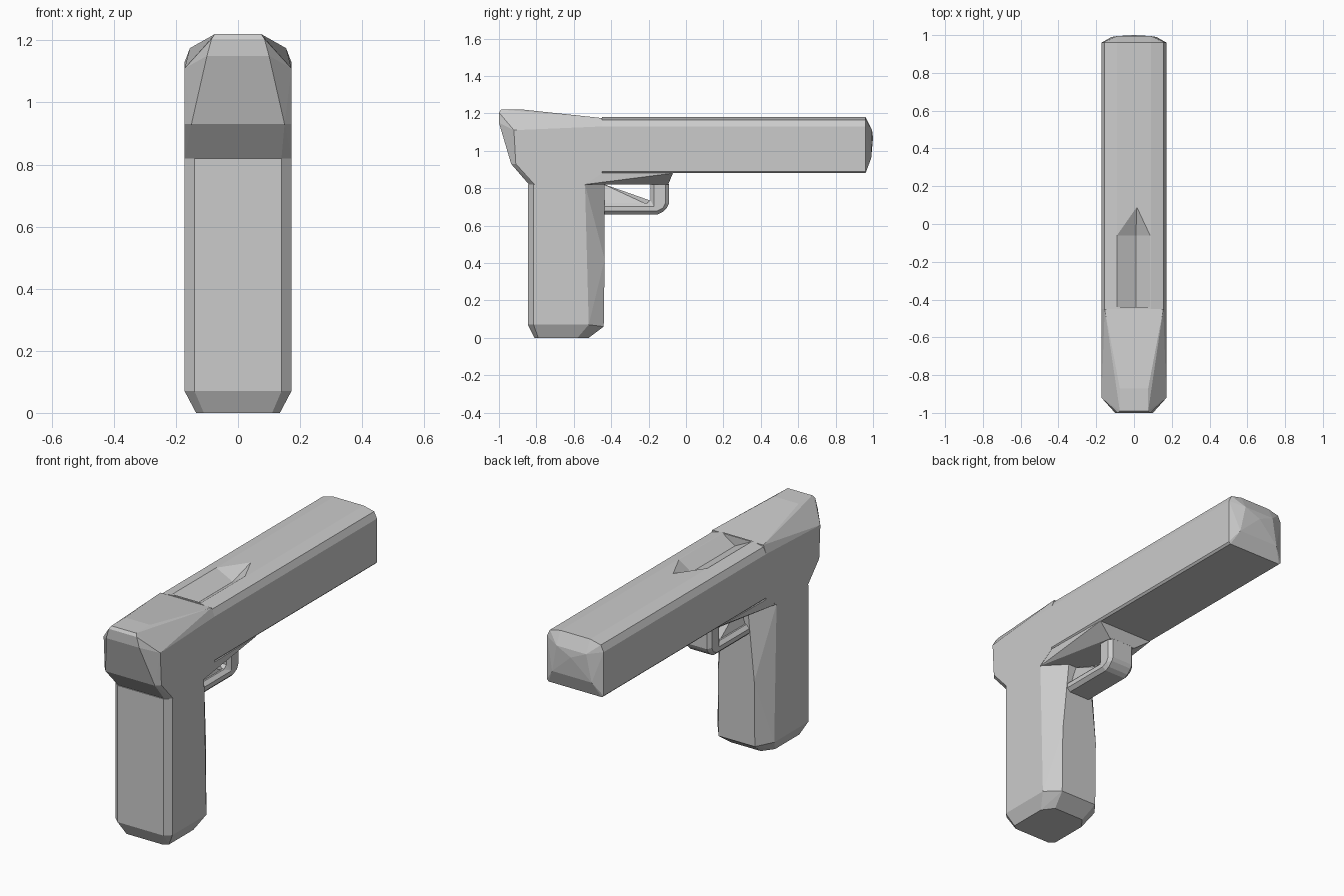
import bpy
import bmesh

if "Cube" in bpy.data.objects:
    bpy.data.objects.remove(bpy.data.objects["Cube"], do_unlink=True)

grey = bpy.data.materials.new("plain grey")
grey.use_nodes = True
grey.diffuse_color = (0.6, 0.6, 0.6, 1)
grey.node_tree.nodes["Principled BSDF"].inputs["Base Color"].default_value = (0.6, 0.6, 0.6, 1)


def finish(name, bm):
    bmesh.ops.recalc_face_normals(bm, faces=bm.faces)
    mesh = bpy.data.meshes.new(name)
    bm.to_mesh(mesh)
    bm.free()
    mesh.materials.append(grey)
    obj = bpy.data.objects.new(name, mesh)
    bpy.context.collection.objects.link(obj)
    return obj


def hull(name, points, mirror=True):
    """Faceted convex solid, from points mirrored across x."""
    bm = bmesh.new()
    for x, y, z in points:
        for side in ((1, -1) if mirror and x else (1,)):
            bm.verts.new((side * x, y, z))
    result = bmesh.ops.convex_hull(bm, input=bm.verts)
    loose = {g for g in result["geom_interior"] + result["geom_unused"]
             if isinstance(g, bmesh.types.BMVert)}
    bmesh.ops.delete(bm, geom=list(loose), context="VERTS")
    bmesh.ops.dissolve_limit(bm, angle_limit=0.02, verts=bm.verts, edges=bm.edges)
    return finish(name, bm)


def bevel(obj, width, segments=1):
    mod = obj.modifiers.new("soft edges", "BEVEL")
    mod.width = width
    mod.segments = segments
    mod.limit_method = "ANGLE"


# Long upper body with chamfered top and a shallow domed rear end
section = [(0.09, 1.18), (0.155, 1.165), (0.172, 1.13), (0.172, 0.89), (0.162, 0.88)]
body = [(x, y, z) for y in (-0.45, 0.96) for x, z in section]
body += [(0.09, 0.995, 1.11), (0.12, 0.99, 0.96), (0, 1.0, 1.07)]
upper_body = hull("upper_body", body)

# V-shaped recess with a pointed end
groove = hull("recess_cutter", [
    (-0.09, -0.44, 1.18), (0.085, -0.44, 1.18), (0.01, -0.44, 1.13),
    (-0.09, -0.06, 1.18), (0.085, -0.06, 1.18), (0.01, -0.06, 1.13),
    (-0.09, -0.44, 1.2), (0.085, -0.44, 1.2),
    (-0.09, -0.06, 1.2), (0.085, -0.06, 1.2),
    (0.015, 0.09, 1.18), (0.015, 0.09, 1.2)], mirror=False)
groove.hide_render = True
groove.hide_viewport = True
cut = upper_body.modifiers.new("recess", "BOOLEAN")
cut.operation = "DIFFERENCE"
cut.solver = "EXACT"
cut.object = groove

# Raised, tapering front block that reaches down to the grip
hull("front_block", [
    (0.075, -0.99, 1.22), (0.085, -1.0, 1.205), (0.10, -1.0, 1.15),
    (0.15, -0.935, 0.93), (0.172, -0.91, 0.93), (0.172, -0.92, 1.11),
    (0.075, -0.87, 1.22), (0.155, -0.45, 1.175), (0.172, -0.45, 1.13),
    (0.14, -0.84, 0.82), (0.172, -0.81, 0.82), (0.172, -0.54, 0.82),
    (0.172, -0.45, 0.88)])

# Grip with chamfered corners and foot
hull("grip", [
    (0.14, -0.845, 0.82), (0.172, -0.815, 0.82), (0.172, -0.54, 0.82), (0.07, -0.435, 0.82),
    (0.11, -0.435, 0.42),
    (0.14, -0.845, 0.07), (0.172, -0.815, 0.07), (0.172, -0.52, 0.07), (0.11, -0.44, 0.06),
    (0.11, -0.81, 0), (0.135, -0.79, 0), (0.135, -0.58, 0), (0.09, -0.52, 0)])

# Sloping mount beneath the upper body
hull("guard_mount", [
    (0.171, -0.54, 0.82), (0.171, -0.45, 0.88), (0.165, -0.07, 0.88),
    (0.08, -0.095, 0.82)])

# Guard loop: side profile extruded across x
profile = [(-0.46, 0.66), (-0.15, 0.66), (-0.11, 0.68), (-0.092, 0.715),
           (-0.092, 0.84), (-0.19, 0.84), (-0.19, 0.72), (-0.46, 0.72)]
bm = bmesh.new()
face = bm.faces.new([bm.verts.new((-0.08, y, z)) for y, z in profile])
sweep = bmesh.ops.extrude_face_region(bm, geom=[face])
bmesh.ops.translate(bm, vec=(0.16, 0, 0),
                    verts=[v for v in sweep["geom"] if isinstance(v, bmesh.types.BMVert)])
bevel(finish("guard_loop", bm), 0.018)

# Sloped web inside the guard
hull("guard_web", [
    (0.06, -0.45, 0.70), (0.06, -0.18, 0.70), (0.02, -0.45, 0.825), (0.02, -0.18, 0.73)])
